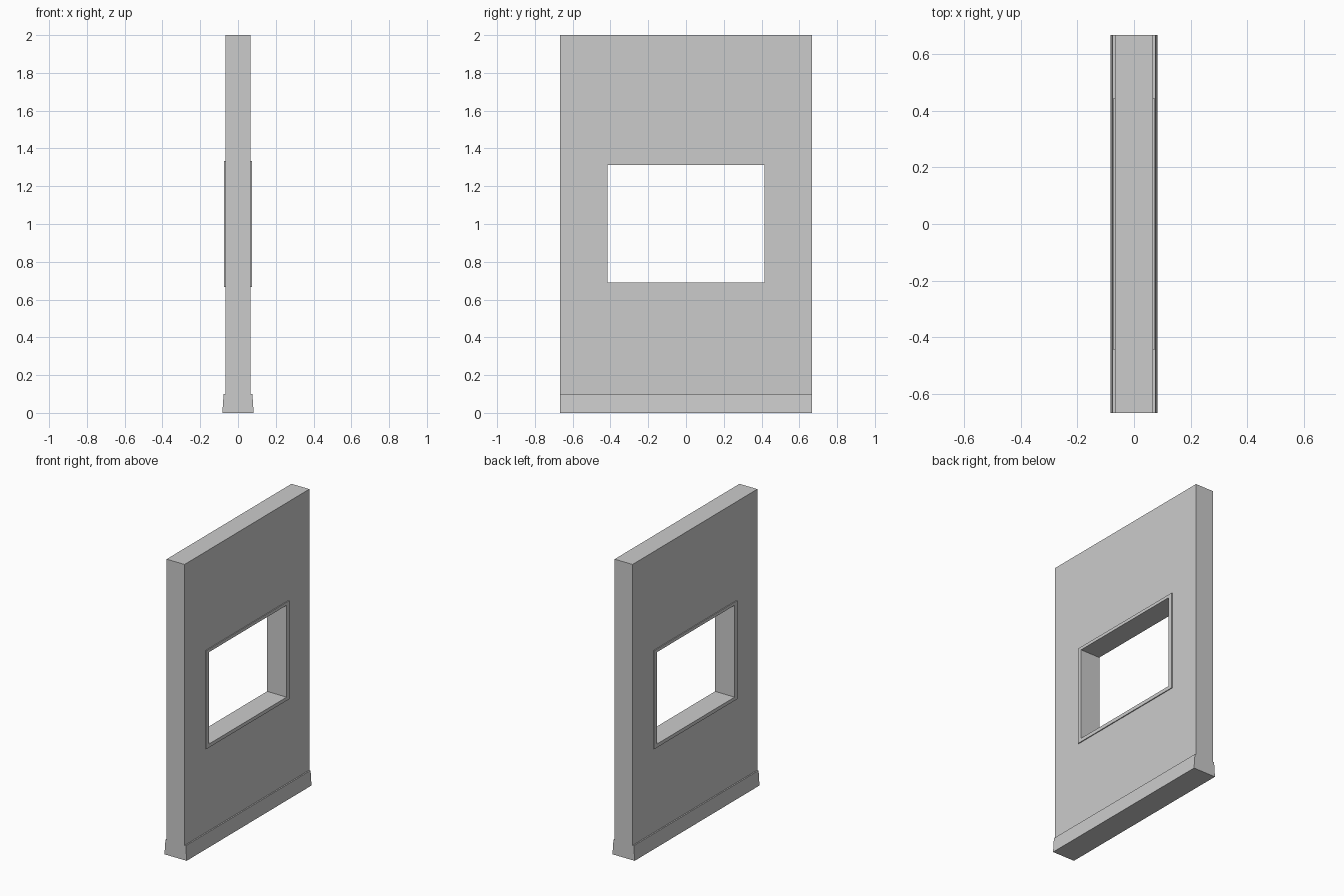
import bpy, bmesh

if "Cube" in bpy.data.objects:
    bpy.data.objects.remove(bpy.data.objects["Cube"])

HALF_LEN = 0.667
FRAME_OUT = (0.444, 0.667, 1.333)   # half width, bottom, top
FRAME_IN = (0.415, 0.691, 1.312)
FRAME_X = 0.073


def finish(name, bm):
    bmesh.ops.recalc_face_normals(bm, faces=bm.faces)
    mesh = bpy.data.meshes.new(name)
    bm.to_mesh(mesh)
    bm.free()
    ob = bpy.data.objects.new(name, mesh)
    bpy.context.collection.objects.link(ob)
    return ob


def extrude_profile(name, points, offset):
    """Close a planar profile and sweep it along offset."""
    bm = bmesh.new()
    face = bm.faces.new([bm.verts.new(p) for p in points])
    res = bmesh.ops.extrude_face_region(bm, geom=[face], use_keep_orig=True)
    verts = [g for g in res["geom"] if isinstance(g, bmesh.types.BMVert)]
    bmesh.ops.translate(bm, verts=verts, vec=offset)
    return finish(name, bm)


def rect(size, x):
    w, z0, z1 = size
    return [(x, -w, z0), (x, w, z0), (x, w, z1), (x, -w, z1)]


# Wall with flared skirting on both faces, one mirrored profile
half = [(0.083, 0), (0.076, 0.1), (0.067, 0.1), (0.067, 2)]
outline = half + [(-x, z) for x, z in reversed(half)]
wall = extrude_profile("wall", [(x, -HALF_LEN, z) for x, z in outline],
                       (0, 2 * HALF_LEN, 0))

# Window opening
cutter = extrude_profile("opening_cutter", rect(FRAME_OUT, -0.2), (0.4, 0, 0))
cutter.hide_render = True
cutter.hide_viewport = True
cut = wall.modifiers.new("opening", "BOOLEAN")
cut.operation = "DIFFERENCE"
cut.solver = "EXACT"
cut.object = cutter

# Window frame lining the opening and standing slightly proud
bm = bmesh.new()
loops = [[bm.verts.new(p) for p in rect(s, x)]
         for s, x in ((FRAME_OUT, -FRAME_X), (FRAME_OUT, FRAME_X),
                      (FRAME_IN, FRAME_X), (FRAME_IN, -FRAME_X))]
for i, a in enumerate(loops):
    b = loops[(i + 1) % 4]
    for j in range(4):
        k = (j + 1) % 4
        bm.faces.new((a[j], a[k], b[k], b[j]))
finish("window_frame", bm)
